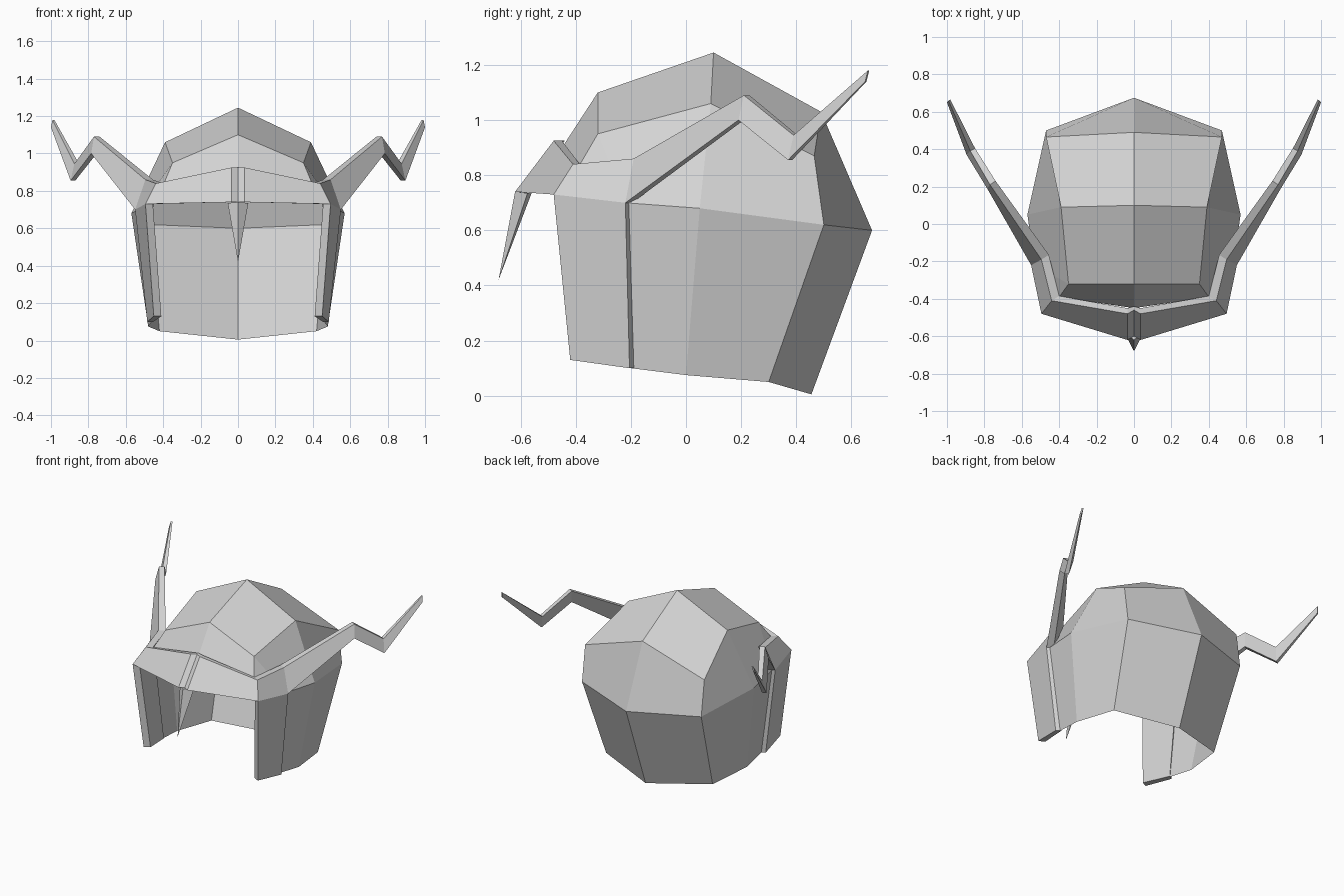
import bpy, bmesh
from mathutils import Vector as V

cube = bpy.data.objects.get("Cube")
if cube:
    bpy.data.objects.remove(cube)

colour = (0.65, 0.65, 0.65, 1)
grey = bpy.data.materials.new("plain grey")
grey.use_nodes = True
grey.diffuse_color = colour
grey.node_tree.nodes["Principled BSDF"].inputs["Base Color"].default_value = colour


def build(name, bm):
    """Turn a left-hand half into a mirrored, flat-shaded object."""
    bmesh.ops.recalc_face_normals(bm, faces=bm.faces)
    mesh = bpy.data.meshes.new(name)
    bm.to_mesh(mesh)
    bm.free()
    mesh.materials.append(grey)
    obj = bpy.data.objects.new(name, mesh)
    bpy.context.collection.objects.link(obj)
    obj.modifiers.new("Mirror", "MIRROR")
    return obj


def strip(name, lower, upper, inward):
    """Solid plate running through matching lower and upper outer points."""
    bm = bmesh.new()
    rings = []
    for lo, up, inn in zip(lower, upper, inward):
        off = V((inn[0], inn[1], 0))
        corners = (V(lo), V(up), V(up) + off, V(lo) + off)
        rings.append([bm.verts.new(c) for c in corners])
    for a, b in zip(rings, rings[1:]):
        for i in range(4):
            j = (i + 1) % 4
            bm.faces.new((a[i], a[j], b[j], b[i]))
    # Close the ends, except where the plate meets its mirror image
    for ring in (rings[0], rings[-1]):
        if ring[0].co.x > 0:
            bm.faces.new(ring)
    return build(name, bm)


# Thin faceted dome, open at the face
points = dict(
    back_low=(0, .455, .005), back_mid=(0, .675, .60), back_top=(0, .49, 1.03),
    crown=(0, .10, 1.245), brow=(0, -.32, 1.10), brow_low=(0, -.45, .90),
    rear_low=(.42, .30, .05), rear_mid=(.47, .50, .62), rear_top=(.47, .465, .87),
    crown_side=(.39, .09, 1.06), brow_side=(.35, -.32, .95), brow_corner=(.40, -.39, .83),
    side_low=(.48, 0, .075), side_mid=(.57, .05, .68),
    cheek_low=(.46, -.20, .10), cheek_mid=(.53, -.22, .70))
panels = [
    ("crown", "crown_side", "brow_side", "brow"),
    ("back_low", "rear_low", "rear_mid", "back_mid"),
    ("back_mid", "rear_mid", "rear_top", "back_top"),
    ("back_top", "rear_top", "crown_side", "crown"),
    ("brow", "brow_side", "brow_corner", "brow_low"),
    ("rear_low", "side_low", "side_mid", "rear_mid"),
    ("rear_mid", "side_mid", "crown_side", "rear_top"),
    ("side_low", "cheek_low", "cheek_mid", "side_mid"),
    ("side_mid", "cheek_mid", "brow_side", "crown_side"),
    ("cheek_mid", "brow_corner", "brow_side"),
]
bm = bmesh.new()
verts = {key: bm.verts.new(p) for key, p in points.items()}
for panel in panels:
    bm.faces.new([verts[key] for key in panel])
dome = build("dome_shell", bm)

# The crown panel must face up, so that the open shell faces outward
if dome.data.polygons[0].normal.z < 0:
    dome.data.flip_normals()

# Brow band sweeping back into the zigzag horns, with a shallow centre groove
strip("brow_band_and_horns",
      [(0, -.60, .74), (.035, -.62, .74), (.495, -.48, .73), (.55, -.22, .70),
       (.785, .19, 1.0), (.895, .37, .855), (1.0, .65, 1.14)],
      [(0, -.46, .925), (.035, -.48, .925), (.44, -.41, .84), (.495, -.19, .86),
       (.77, .21, 1.09), (.875, .39, .945), (.992, .66, 1.18)],
      [(0, .02), (0, .03), (-.04, .025), (-.04, .025),
       (-.03, .02), (-.025, .015), (-.01, .005)])

# Cheek guards
strip("cheek_guards",
      [(.45, -.42, .13), (.485, -.205, .10)],
      [(.495, -.48, .73), (.55, -.22, .70)],
      [(-.04, .02), (-.03, .02)])

# Nose spike hanging from the band
bm = bmesh.new()
front, side, rear, tip = [bm.verts.new(p) for p in (
    (0, -.62, .74), (.055, -.575, .735), (0, -.56, .735), (0, -.68, .42))]
for face in ((front, tip, side), (side, tip, rear), (front, side, rear)):
    bm.faces.new(face)
build("nose_spike", bm)
